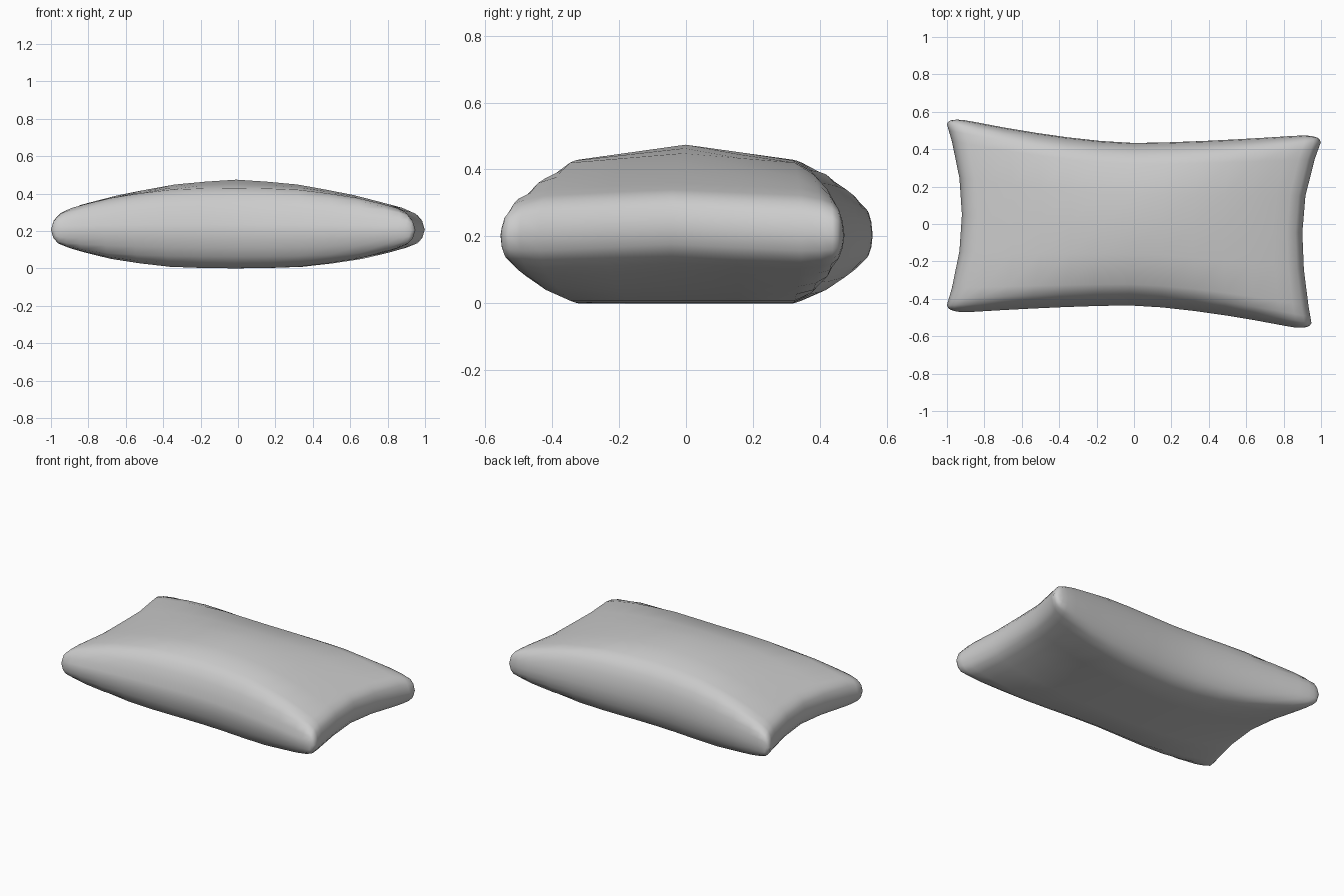
import bpy, bmesh
from math import copysign, sqrt

if "Cube" in bpy.data.objects:
    bpy.data.objects.remove(bpy.data.objects["Cube"])

# Thickness profiles: (distance from centre, fullness), mirrored both ways
LONG = [(0, 1), (.18, .99), (.36, .96), (.53, .87), (.69, .76), (.83, .61),
        (.91, .51), (.96, .41), (.985, .26), (1, 0)]
SHORT = [(0, 1), (.37, 1), (.74, 1), (.85, .86), (.92, .69), (.965, .45),
         (.988, .25), (1, 0)]


def mirrored(profile):
    return [(-p, h) for p, h in reversed(profile[1:])] + profile


def mix(a, b, t):
    return a + (b - a) * (t + 1) / 2


# Round off the corner zone of the unit square
def rounded(u, v, cu=.86, cv=.9):
    d = max(0, abs(u) - cu) / (1 - cu)
    e = max(0, abs(v) - cv) / (1 - cv)
    if d and e:
        u = copysign(cu + (1 - cu) * d * sqrt(1 - e * e / 2), u)
        v = copysign(cv + (1 - cv) * e * sqrt(1 - d * d / 2), v)
    return u, v


# Pinched pillow outline with slightly uneven corners
def plan(u, v):
    u, v = rounded(u, v)
    left = -.92 - .098 * v * v
    right = .90 + (.120 if v > 0 else .06) * v * v
    back = .433 + (.147 if u < 0 else .05) * abs(u) ** 1.5
    front = -.435 - (.141 if u > 0 else .045) * abs(u) ** 1.5
    return mix(left, right, u), mix(front, back, v)


bm = bmesh.new()
us, vs = mirrored(LONG), mirrored(SHORT)


# One padded face; the rim vertices are welded to the other face afterwards
def sheet(side):
    rows = []
    for u, f in us:
        row = []
        for v, g in vs:
            if side > 0 and v < 0:      # softer upper front edge
                g = g ** 1.4
            h = f * g + .5 * (min(f, g) - f * g)
            mid = .203 + .028 * (1 - abs(v)) * u ** 4
            crown = .226 + .045 * (1 - abs(u)) * max(0, 1 - abs(v) / .74)
            amount = crown * h if side > 0 else -.203 * h
            row.append(bm.verts.new((*plan(u, v), mid + amount)))
        rows.append(row)
    for a, b in zip(rows, rows[1:]):
        for j in range(len(vs) - 1):
            quad = (a[j], b[j], b[j + 1], a[j + 1])
            bm.faces.new(quad if side > 0 else quad[::-1])


sheet(1)
sheet(-1)
bmesh.ops.remove_doubles(bm, verts=bm.verts, dist=1e-4)
bmesh.ops.recalc_face_normals(bm, faces=bm.faces)
for face in bm.faces:
    face.smooth = True

# Pillow object
mesh = bpy.data.meshes.new("pillow")
bm.to_mesh(mesh)
bm.free()
pillow = bpy.data.objects.new("pillow", mesh)
bpy.context.collection.objects.link(pillow)
